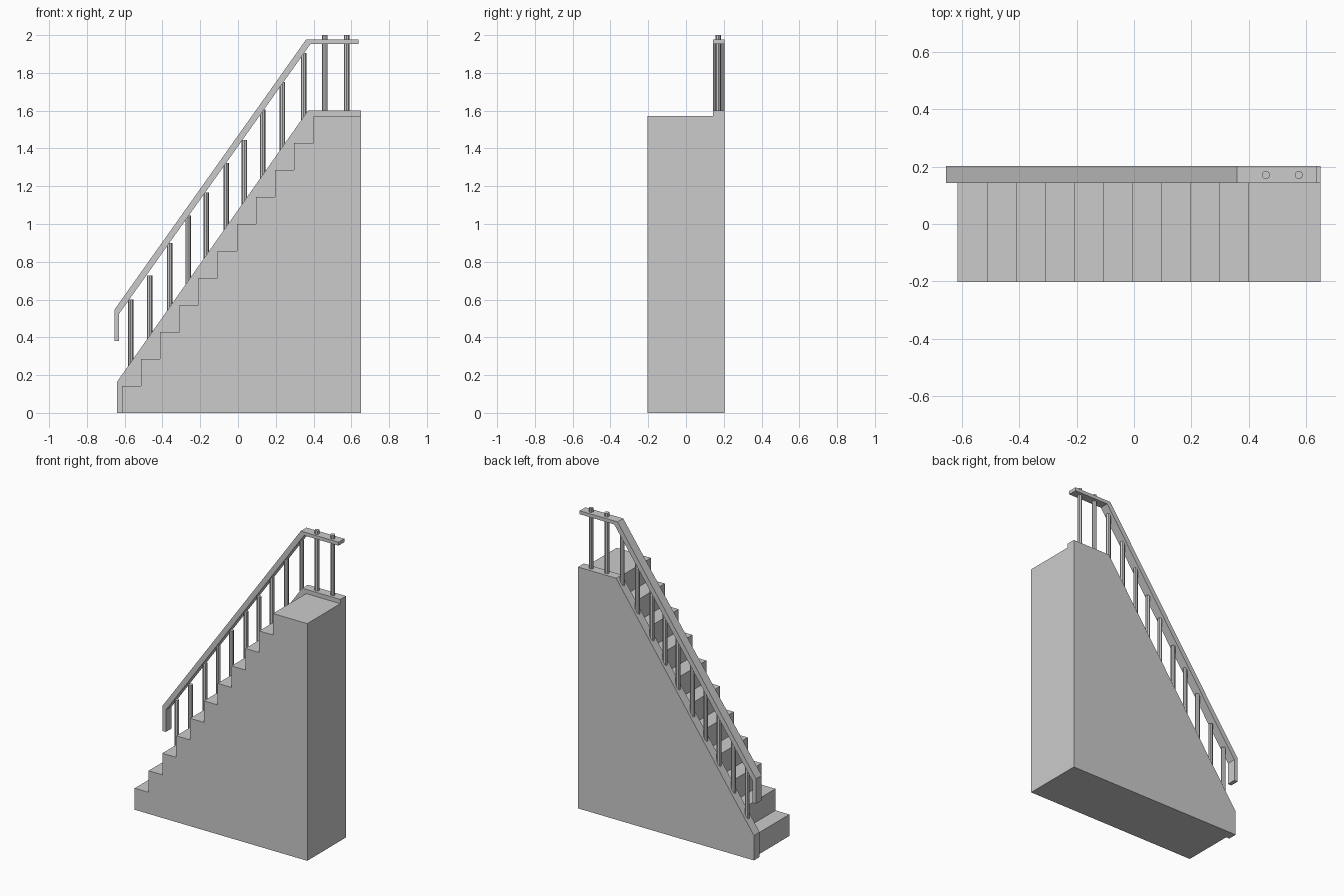
import bpy, bmesh, math

if "Cube" in bpy.data.objects:
    bpy.data.objects.remove(bpy.data.objects["Cube"])

Y_IN, Y_OUT = 0.143, 0.203


def prism(name, profile, y0, y1):
    """Extrude an x-z profile along y."""
    bm = bmesh.new()
    face = bm.faces.new([bm.verts.new((x, y0, z)) for x, z in profile])
    ext = bmesh.ops.extrude_face_region(bm, geom=[face])
    verts = [g for g in ext["geom"] if isinstance(g, bmesh.types.BMVert)]
    bmesh.ops.translate(bm, verts=verts, vec=(0, y1 - y0, 0))
    bmesh.ops.recalc_face_normals(bm, faces=bm.faces)
    mesh = bpy.data.meshes.new(name)
    bm.to_mesh(mesh)
    bm.free()
    obj = bpy.data.objects.new(name, mesh)
    bpy.context.collection.objects.link(obj)
    return obj


# Solid flight of eleven steps; the last one is the landing
n, rise, run, x0 = 11, 1.572 / 11, 0.1014, -0.615
steps = [(0.65, 0), (x0, 0)]
for i in range(n):
    steps.append((x0 + i * run, (i + 1) * rise))
    steps.append((x0 + (i + 1) * run if i < n - 1 else 0.65, (i + 1) * rise))
# riser tops: each tread corner is followed by the next riser
prism("steps", steps, -0.203, Y_IN)

# Side wall carrying the balusters
prism("side_wall", [(-0.64, 0), (-0.64, 0.165), (0.37, 1.6), (0.65, 1.6), (0.65, 0)],
      Y_IN, Y_OUT)

# Handrail with drop end and level top
prism("handrail", [(-0.655, 0.38), (-0.655, 0.545), (0.36, 1.976), (0.637, 1.976),
                   (0.637, 1.953), (0.384, 1.953), (-0.629, 0.525), (-0.629, 0.38)],
      Y_IN, Y_OUT)

# Balusters: (x, top z)
balusters = [(-0.568, 0.6), (-0.468, 0.728), (-0.362, 0.9), (-0.264, 1.046),
             (-0.168, 1.168), (-0.062, 1.322), (0.034, 1.446), (0.13, 1.605),
             (0.235, 1.752), (0.347, 1.905), (0.46, 2.0), (0.575, 2.0)]
for i, (x, top) in enumerate(balusters):
    base = min(0.165 + (x + 0.64) * 1.421, 1.6) - 0.04
    bpy.ops.mesh.primitive_cylinder_add(vertices=8, radius=0.0145, depth=top - base,
                                        location=(x, 0.171, (top + base) / 2))
    bpy.context.object.name = f"baluster_{i + 1}"
